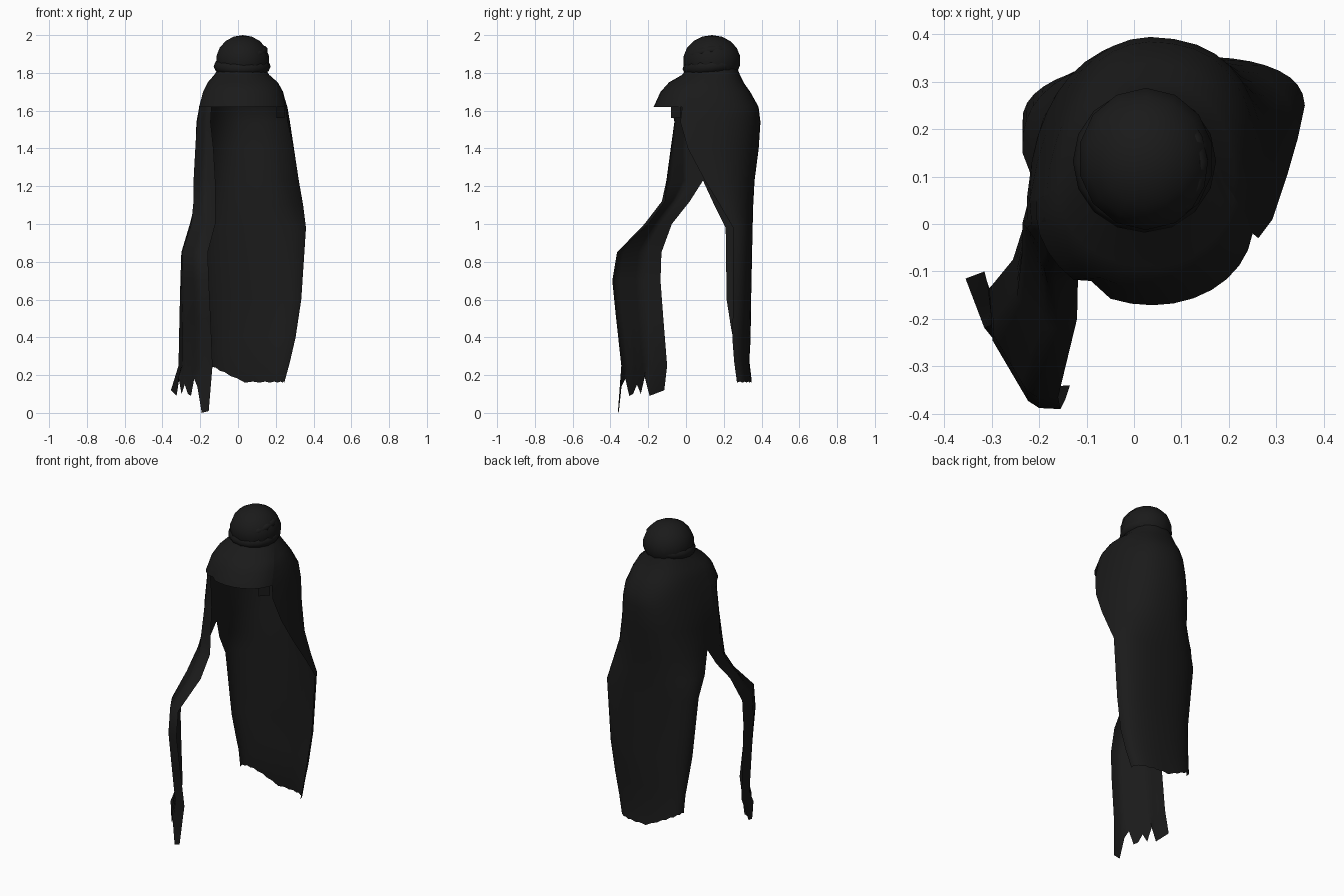
import bpy, math
from mathutils import Vector

if "Cube" in bpy.data.objects:
    bpy.data.objects.remove(bpy.data.objects["Cube"], do_unlink=True)

cloth = bpy.data.materials.new("black_cloth")
cloth.use_nodes = True
colour = (0.0105, 0.0105, 0.0105, 1)
cloth.diffuse_color = colour
cloth.node_tree.nodes["Principled BSDF"].inputs["Base Color"].default_value = colour


def finish(obj, name, angle=50):
    obj.name = name
    obj.data.materials.clear()
    obj.data.materials.append(cloth)
    bpy.ops.object.select_all(action="DESELECT")
    obj.select_set(True)
    bpy.context.view_layer.objects.active = obj
    bpy.ops.object.shade_smooth_by_angle(angle=math.radians(angle))


def sheet(name, rows, flip=False):
    """Skin a list of equally long point rows with quads."""
    n = len(rows[0])
    faces = []
    for r in range(len(rows) - 1):
        for c in range(n - 1):
            a = r * n + c
            quad = (a, a + n, a + n + 1, a + 1)
            faces.append(quad[::-1] if flip else quad)
    mesh = bpy.data.meshes.new(name)
    mesh.from_pydata([p for row in rows for p in row], [], faces)
    obj = bpy.data.objects.new(name, mesh)
    bpy.context.collection.objects.link(obj)
    finish(obj, name)


def arc(left, right, depth, z, cols, power):
    """Rounded arc from the left edge to the right edge, bulging square to the chord."""
    mid, half = (left + right) / 2, (left - right) / 2
    bulge = Vector((-half.y, half.x)).normalized() * depth
    pts = []
    for i in range(cols + 1):
        t = math.pi * i / cols
        c, s = math.cos(t), max(math.sin(t), 0)
        p = mid + half * math.copysign(abs(c) ** power, c) + bulge * s ** power
        pts.append(Vector((p.x, p.y, z)))
    return pts


# Cloak: height, left edge x y, right edge x y, depth to the back
CLOAK = [
    (1.83, .14, .14, -.10, .14, .13),
    (1.79, .165, .12, -.125, .12, .165),
    (1.75, .21, .06, -.16, .08, .235),
    (1.70, .235, .02, -.185, .06, .30),
    (1.62, .25, -.02, -.205, .05, .37),
    (1.54, .262, -.03, -.22, .05, .385),
    (1.40, .292, .01, -.225, .06, .35),
    (1.23, .322, .1, -.212, .09, .268),
    (1.10, .345, .18, -.235, .15, .19),
    (.98, .36, .25, -.235, .21, .12),
    (.6, .335, .25, -.195, .215, .11),
    (.4, .305, .245, -.18, .24, .1),
    (.27, .275, .255, -.175, .255, .08),
    (.16, .245, .27, -.17, .265, .08),
]
rows = [arc(Vector((ax, ay)), Vector((px, py)), d, z, 20, .85)
        for z, ax, ay, px, py, d in CLOAK]
for i, p in enumerate(rows[-1]):          # hem rises toward the right edge
    rise = max(0, .03 - p.x) * .5
    p.z += rise + .006 * (i % 2)
    rows[-2][i].z += rise
    rows[-3][i].z += rise * .4
sheet("back_cloak", rows, flip=True)

# Short cape over the chest, sharing the shoulder edges of the cloak
FRONT_DEPTH = (-.13, -.14, -.16, -.175, -.185)
rows = [arc(Vector((ax, ay)), Vector((px, py)), d, z, 16, 1)
        for (z, ax, ay, px, py, _), d in zip(CLOAK, FRONT_DEPTH)]
for p in rows[-1]:
    if p.x < -.05:                         # torn right corner
        p.y = max(p.y, -.12)
sheet("front_cape", rows)

# Small torn tab under the cape
sheet("torn_tab", [[Vector((x, y, z)) for x, y in ((.2, -.08), (.245, -.03))]
                   for z in (1.63, 1.56)])

# Hanging sleeve: height, back edge x y, front edge x y, outward bow
SLEEVE = [
    (1.68, -.19, .06, -.13, -.06, .02),
    (1.62, -.205, .05, -.14, -.08, .02),
    (1.54, -.22, .05, -.145, -.06, .025),
    (1.40, -.225, .06, -.13, -.075, .04),
    (1.23, -.212, .09, -.12, -.1, .06),
    (1.12, -.225, .02, -.118, -.11, .06),
    (1.0, -.255, -.075, -.12, -.2, .055),
    (.85, -.3, -.13, -.16, -.365, .05),
    (.7, -.305, -.135, -.155, -.39, .05),
    (.5, -.31, -.12, -.145, -.37, .05),
    (.25, -.315, -.1, -.135, -.34, .05),
    (.08, -.355, -.115, -.155, -.36, .035),
]
TATTERS = (.12, .11, .1, .09, .19, .1, .15, .1, .09, .18, .14, 0, .01)
cols = len(TATTERS) - 1
rows = []
for z, qx, qy, fx, fy, bow in SLEEVE:
    back, front = Vector((qx, qy)), Vector((fx, fy))
    edge = front - back
    out = Vector((edge.y, -edge.x)).normalized()
    row = []
    for i in range(cols + 1):
        t = i / cols
        # flat middle with a folded back and front lip
        p = back.lerp(front, t) + out * bow * min(1, 3 * t, 9 * (1 - t))
        row.append(Vector((p.x, p.y, z)))
    rows.append(row)
for p, z in zip(rows[-1], TATTERS):
    p.z = z
sheet("right_sleeve", rows)

# Hooded head
bpy.ops.mesh.primitive_uv_sphere_add(segments=14, ring_count=9, radius=1,
                                     location=(.025, .137, 1.865))
head = bpy.context.object
head.scale = (.145, .152, .135)
finish(head, "head_wrap")


# Scarf coils around the lower head
def coil(name, location, tilt, major, minor):
    bpy.ops.mesh.primitive_torus_add(major_segments=16, minor_segments=8,
                                     major_radius=major, minor_radius=minor,
                                     location=location, rotation=tilt)
    finish(bpy.context.object, name)


coil("scarf_low", (.022, .132, 1.835), (.1, 0, 0), .115, .036)
coil("scarf_high", (.026, .132, 1.875), (.12, -.4, 0), .118, .023)
